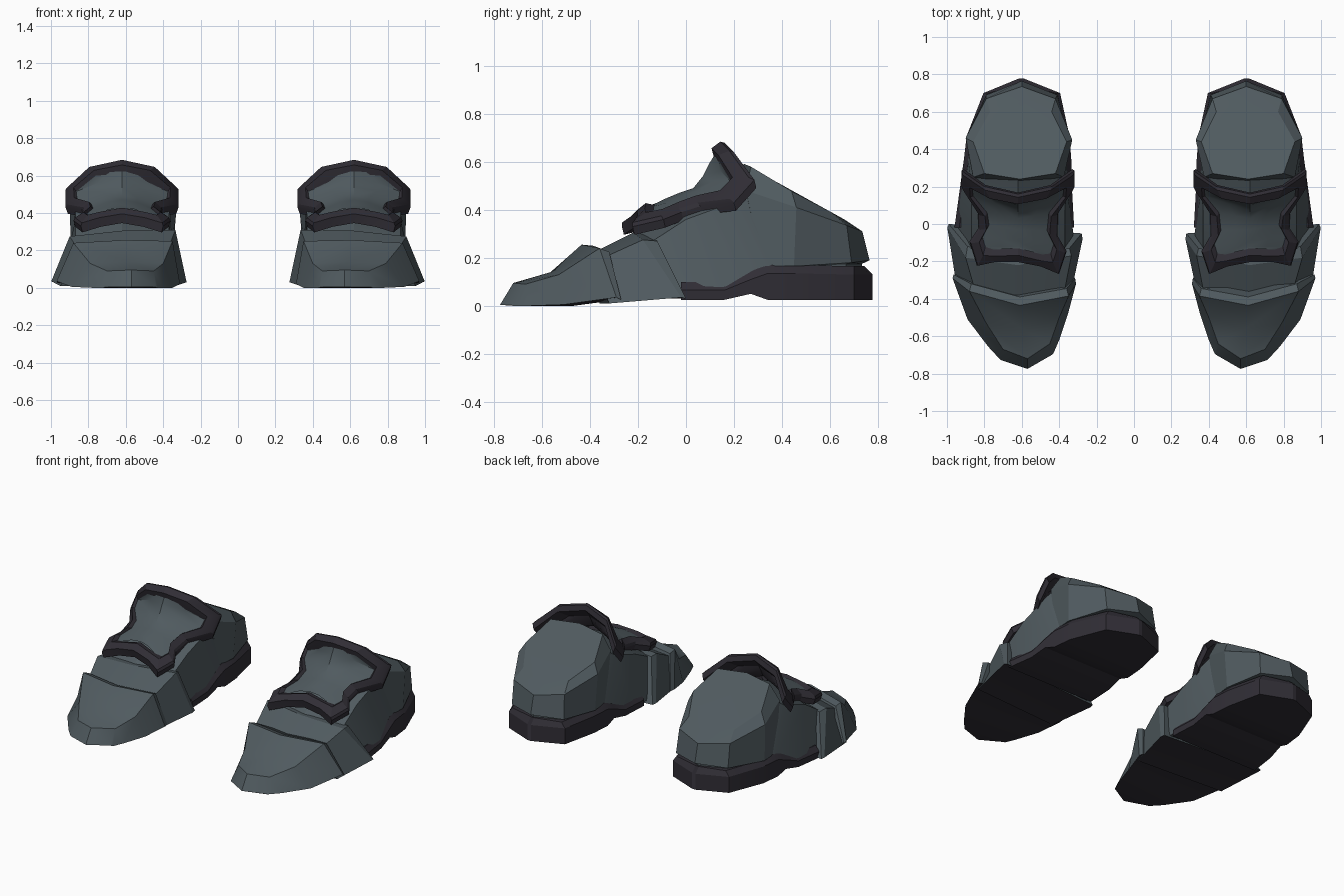
import bpy, bmesh
from mathutils import Vector

if "Cube" in bpy.data.objects:
    bpy.data.objects.remove(bpy.data.objects["Cube"])

CX = 0.62  # centre line of one tongue


def material(name, rgb):
    m = bpy.data.materials.new(name)
    m.diffuse_color = (*rgb, 1)
    m.use_nodes = True
    m.node_tree.nodes["Principled BSDF"].inputs["Base Color"].default_value = m.diffuse_color
    return m


GREY = material("slate_grey", (0.080, 0.103, 0.115))
DARK = material("dark_plum", (0.030, 0.027, 0.036))


def finish(name, bm, mats, smooth=20, dark_below=False, face=0):
    """Turn a bmesh into a mirrored pair of parts."""
    bmesh.ops.recalc_face_normals(bm, faces=bm.faces[:])
    if face * sum(f.normal.z for f in bm.faces) < 0:
        bmesh.ops.reverse_faces(bm, faces=bm.faces[:])
    bm.normal_update()
    if dark_below:
        for f in bm.faces:
            f.material_index = 1 if f.normal.z < -0.8 else 0
    me = bpy.data.meshes.new(name)
    bm.to_mesh(me)
    bm.free()
    for m in mats:
        me.materials.append(m)
    ob = bpy.data.objects.new(name, me)
    bpy.context.collection.objects.link(ob)
    mod = ob.modifiers.new("pair", 'MIRROR')
    mod.use_mirror_merge = False
    bpy.ops.object.select_all(action='DESELECT')
    ob.select_set(True)
    bpy.context.view_layer.objects.active = ob
    bpy.ops.object.shade_smooth_by_angle(angle=smooth * 3.14159 / 180)
    return ob


def loft(name, rings, mats, closed=False, **kw):
    """Skin closed rings of points; cap the ends unless the loft is a loop."""
    bm = bmesh.new()
    vs = [[bm.verts.new(p) for p in r] for r in rings]
    n = len(vs[0])
    pairs = list(zip(vs, vs[1:] + vs[:1])) if closed else list(zip(vs, vs[1:]))
    for a, b in pairs:
        for i in range(n):
            j = (i + 1) % n
            bm.faces.new((a[i], a[j], b[j], b[i]))
    if not closed:
        bm.faces.new(vs[0])
        bm.faces.new(vs[-1])
    return finish(name, bm, mats, **kw)


# Each arch: bottom inner, top inner, top middle, top outer, bottom outer
toe = [
    [(.43, -.69, 0), (.44, -.70, .004), (.57, -.775, .004), (.71, -.728, .004), (.72, -.72, 0)],
    [(.40, -.62, 0), (.45, -.64, .09), (.57, -.72, .095), (.70, -.67, .09), (.78, -.655, 0)],
    [(.35, -.47, 0), (.40, -.50, .13), (.59, -.565, .14), (.79, -.53, .13), (.89, -.51, .005)],
    [(.31, -.32, .02), (.35, -.385, .25), (.61, -.435, .255), (.88, -.36, .24), (.97, -.29, .035)],
    [(.315, -.29, .02), (.36, -.345, .235), (.61, -.39, .24), (.87, -.32, .225), (.965, -.27, .025)],
]
loft("toe_cap", toe, [GREY, DARK], smooth=32, dark_below=True)

band = [
    [(.335, -.36, .01), (.38, -.40, .19), (.61, -.43, .20), (.84, -.39, .18), (.95, -.32, .01)],
    [(.275, -.08, .03), (.335, -.17, .31), (.62, -.22, .305), (.90, -.18, .275), (.998, -.02, .035)],
    [(.28, -.05, .03), (.345, -.13, .30), (.62, -.17, .30), (.89, -.12, .27), (.99, .00, .03)],
]
loft("instep_band", band, [GREY, DARK], dark_below=True)

body = [
    [(.32, -.08, .04), (.37, -.18, .27), (.62, -.22, .28), (.87, -.17, .25), (.95, -.04, .04)],
    [(.34, .06, .06), (.37, .00, .36), (.62, -.03, .43), (.87, .00, .36), (.94, .08, .06)],
    [(.36, .34, .13), (.365, .22, .44), (.62, .17, .535), (.87, .22, .44), (.89, .36, .13)],
    [(.38, .38, .16), (.40, .30, .50), (.62, .26, .575), (.83, .30, .50), (.87, .40, .16)],
]
loft("ankle_body", body, [GREY, DARK])

# Heel counter: stacked rings topped by a sloping disc
heel = [
    [(.365, .32, .165), (.35, .45, .165), (.41, .69, .18), (.60, .765, .19),
     (.79, .69, .18), (.89, .45, .165), (.88, .32, .165), (.62, .25, .165)],
    [(.375, .25, .48), (.33, .45, .41), (.42, .67, .335), (.60, .735, .31),
     (.79, .67, .335), (.90, .46, .41), (.86, .25, .48), (.62, .22, .51)],
    [(.42, .27, .58), (.36, .44, .478), (.44, .60, .393), (.60, .66, .36),
     (.77, .60, .393), (.86, .44, .478), (.80, .27, .58), (.61, .24, .592)],
]
# recessed foot of the heel that sits inside the sole
foot = [(.62 + (x - .62) * .9, .45 + (y - .45) * .9, .14) for x, y, z in heel[0]]
step = [(x, y, .175) for x, y, z in foot]
loft("heel_counter", [foot, step] + heel, [GREY, DARK])

# Rear sole: y, inner x, outer x, bottom z, top z
sole = [(-.02, .32, .96, .025, .10), (.16, .33, .935, .025, .10), (.27, .335, .92, .05, .145),
        (.34, .335, .91, .025, .17), (.47, .345, .895, .025, .17),
        (.70, .395, .805, .025, .165), (.778, .59, .615, .025, .165)]
rings = []
for y, a, b, z0, z1 in sole:
    t = .025 if b - a > .1 else 0
    yt = y if t else y - .035
    rings.append([(a, y, z0), (a, y, z1 - .035), (a + t, yt, z1),
                  (b - t, yt, z1), (b, y, z1 - .035), (b, y, z0)])
loft("heel_sole", rings, [DARK])

# Tongue frame half loops, bottom centre to top centre: side offset, y, z
outer = [(0, -.20, .38), (.12, -.21, .36), (.22, -.245, .33), (.26, -.12, .36), (.21, -.04, .39),
         (.215, .06, .415), (.302, .20, .43), (.302, .285, .525), (.18, .20, .64), (0, .16, .68)]
inner = [(0, -.13, .42), (.13, -.15, .395), (.175, -.14, .385), (.19, -.09, .395), (.155, -.02, .425),
         (.165, .06, .45), (.24, .15, .475), (.245, .19, .515), (.14, .14, .60), (0, .115, .625)]


def full_loop(half):
    left = [(-x, y, z) for x, y, z in half[-2:0:-1]]
    pts = []
    for x, y, z in list(half) + left:
        skew = x * .1 if y < 0 else 0
        pts.append(Vector((CX + x, y + skew, z)))
    return pts


sections = []
for o, i in zip(full_loop(outer), full_loop(inner)):
    back = Vector(((CX - o.x) * .04, .008, -.034))
    rise = Vector((0, -.020, .018))
    sections.append([i, i.lerp(o, .25) + rise, o.lerp(i, .12) + rise * .6, o, o + back, i + back])
loft("tongue_frame", sections, [DARK], closed=True)

# Tongue panel with a raised middle line, and the dark back of its lip
middle = [(-.13, .425), (-.12, .43), (-.09, .445), (-.03, .47), (.03, .49),
          (.07, .54), (.095, .59), (.115, .622)]


def panel(name, mat, shift, face, first):
    bm = bmesh.new()
    rows = []
    for (x, y, z), (my, mz) in list(zip(inner[1:9], middle))[first:]:
        s = x * .1 if y < 0 else 0
        row = [(CX - x, y - s, z), (CX - x * .5, (y + my) / 2 - s / 2, (z + mz) / 2 + .01),
               (CX, my, mz), (CX + x * .5, (y + my) / 2 + s / 2, (z + mz) / 2 + .01), (CX + x, y + s, z)]
        rows.append([bm.verts.new(Vector(p) + Vector(shift)) for p in row])
    for a, b in zip(rows, rows[1:]):
        for k in range(4):
            bm.faces.new((a[k], a[k + 1], b[k + 1], b[k]))
    finish(name, bm, [mat], smooth=30, face=face)


panel("tongue_panel", GREY, (0, 0, 0), 1, 0)
panel("lip_back", DARK, (0, .01, -.03), -1, 5)
